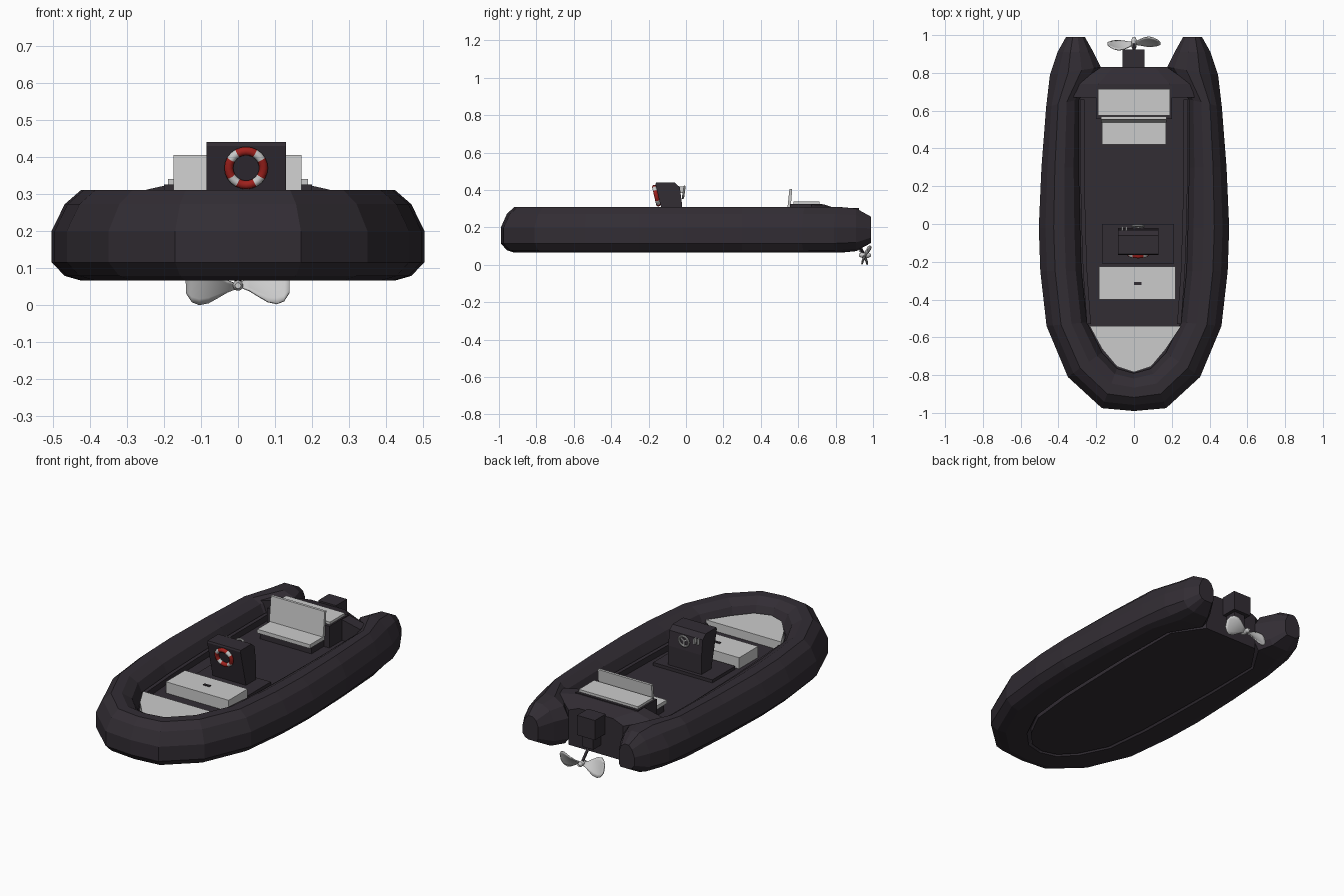
import bpy, bmesh, math
from mathutils import Vector, Matrix

if "Cube" in bpy.data.objects:
    bpy.data.objects.remove(bpy.data.objects["Cube"])


def material(name, rgb):
    m = bpy.data.materials.new(name)
    m.diffuse_color = (*rgb, 1)
    m.use_nodes = True
    m.node_tree.nodes["Principled BSDF"].inputs["Base Color"].default_value = m.diffuse_color
    return m


DARK = material("dark_rubber", (0.032, 0.026, 0.034))
LIGHT = material("light_grey", (0.62, 0.62, 0.62))
RED = material("red", (0.35, 0.015, 0.012))


def mesh(name, verts, faces, mat):
    me = bpy.data.meshes.new(name)
    me.from_pydata([tuple(v) for v in verts], [], faces)
    bm = bmesh.new()
    bm.from_mesh(me)
    bmesh.ops.recalc_face_normals(bm, faces=bm.faces)
    bm.to_mesh(me)
    bm.free()
    me.materials.append(mat)
    ob = bpy.data.objects.new(name, me)
    bpy.context.collection.objects.link(ob)
    return ob


def loft(name, rings, mat):
    """Skin closed rings of equal length and cap both ends."""
    n = len(rings[0])
    verts = [v for r in rings for v in r]
    faces = [(i * n + j, i * n + (j + 1) % n, (i + 1) * n + (j + 1) % n, (i + 1) * n + j)
             for i in range(len(rings) - 1) for j in range(n)]
    faces += [tuple(range(n)), tuple(range(len(verts) - n, len(verts)))]
    return mesh(name, verts, faces, mat)


def slab(name, xy, z0, z1, mat):
    return loft(name, [[(x, y, z) for x, y in xy] for z in (z0, z1)], mat)


def side_prism(name, yz, x0, x1, mat):
    return loft(name, [[(x, y, z) for y, z in yz] for x in (x0, x1)], mat)


def box(name, x0, x1, y0, y1, z0, z1, mat):
    return slab(name, [(x0, y0), (x1, y0), (x1, y1), (x0, y1)], z0, z1, mat)


def torus(name, center, major, minor, tilt, segs, sides, mat):
    rings = []
    m = Matrix.Translation(center) @ Matrix.Rotation(math.radians(90 + tilt), 4, 'X')
    for i in range(segs):
        a = math.tau * i / segs
        ring = []
        for j in range(sides):
            b = math.tau * j / sides
            r = major + minor * math.cos(b)
            ring.append(m @ Vector((r * math.cos(a), r * math.sin(a), minor * math.sin(b))))
        rings.append(ring)
    verts = [v for r in rings for v in r]
    faces = [(i * sides + j, i * sides + (j + 1) % sides,
              (i + 1) % segs * sides + (j + 1) % sides, (i + 1) % segs * sides + j)
             for i in range(segs) for j in range(sides)]
    return mesh(name, verts, faces, mat)


# Inflatable tube: outer x, y, inner x, y, height scale, stern to bow
half = [(.36, .99, .26, .99, .57), (.405, .91, .215, .91, .93), (.445, .79, .175, .83, 1),
        (.465, .62, .29, .66, 1), (.49, .3, .292, .3, 1), (.504, -.02, .285, -.02, 1),
        (.496, -.25, .278, -.25, 1), (.463, -.54, .25, -.52, 1),
        (.35, -.81, .17, -.68, 1), (.17, -.975, .09, -.765, 1)]
stations = half + [(0, -.99, 0, -.79, 1)] + [(-a, b, -c, d, s) for a, b, c, d, s in reversed(half)]
section = [(.37, .065), (.16, .078), (0, .115), (0, .2), (.16, .272), (.36, .31),
           (.62, .31), (.86, .28), (1, .22), (1, .1), (.9, .065)]
rings = []
for ox, oy, ix, iy, s in stations:
    rings.append([(ox + (ix - ox) * t, oy + (iy - oy) * t, .187 + (z - .187) * s)
                  for t, z in section])
loft("hull_tube", rings, DARK)

# Floor and flat bottom between the tubes
slab("floor", [(c, d) for a, b, c, d, s in stations if d < .85], .065, .2, DARK)

# Narrow ledges along the inside of the tubes
for sgn, side in ((1, "right"), (-1, "left")):
    line = [(.285, .66), (.285, .3), (.278, -.02), (.27, -.25), (.25, -.53)]
    xy = [(sgn * x, y) for x, y in line] + [(sgn * (x - .022), y) for x, y in reversed(line)]
    slab("inner_ledge_" + side, xy, .19, .235, DARK)

# Arched stern deck and transom
arch = [(-.32, .1), (-.32, .295), (-.2, .322), (.2, .322), (.32, .295), (.32, .1)]
rings = []
for y, k, w in ((.67, 0, 1), (.74, 0, .95), (.83, .028, .55)):
    rings.append([(x * w, y, z - (k if z > .2 else 0)) for x, z in arch])
loft("stern_deck", rings, DARK)

# Bow cushion and front bench
slab("bow_cushion", [(.25, -.54), (-.235, -.54), (-.17, -.66), (-.09, -.755), (0, -.785),
                     (.09, -.755), (.17, -.66)], .19, .25, LIGHT)
box("front_bench", -.185, .22, -.4, -.225, .19, .265, LIGHT)
box("bench_latch", 0, .04, -.322, -.308, .262, .27, DARK)

# Stern seat with backrest and rear cushion
box("seat_base", -.165, .165, .44, .58, .19, .242, DARK)
box("seat_cushion", -.17, .17, .42, .57, .24, .262, LIGHT)
box("rear_seat_base", -.2, .2, .555, .73, .19, .326, DARK)
box("rear_cushion", -.19, .19, .575, .715, .324, .34, LIGHT)
side_prism("backrest", [(.538, .262), (.556, .262), (.568, .405), (.553, .405)], -.175, .172, LIGHT)

# Steering console on its platform
box("console_platform", -.17, .212, -.21, 0, .19, .218, DARK)
side_prism("console", [(-.11, .21), (-.163, .43), (-.16, .44), (-.06, .44), (-.033, .415),
                       (-.022, .33), (-.022, .21)], -.085, .13, DARK)

# Lifebuoy with four white bands
buoy = torus("lifebuoy", (.022, -.159, .37), .047, .012, 13, 24, 10, RED)
buoy.data.materials.append(LIGHT)
for p in buoy.data.polygons:
    p.use_smooth = True
    if (p.index // 10) % 6 in (2, 3):
        p.material_index = 1

# Steering wheel, spokes and throttle levers
torus("steering_wheel", (.022, -.012, .388), .031, .006, -8, 20, 8, LIGHT)
for i in range(3):
    spoke = box("wheel_spoke_%d" % (i + 1), -.004, .004, -.003, .003, 0, .03, LIGHT)
    spoke.location = (.022, -.014, .388)
    spoke.rotation_euler = (0, math.radians(120 * i + 60), 0)
for i, x in enumerate((-.065, -.045)):
    box("throttle_lever_%d" % (i + 1), x, x + .007, -.035, -.012, .385, .418, LIGHT)

# Outboard motor
box("motor_cowl", -.06, .055, .825, .925, .19, .305, DARK)
box("motor_leg", -.035, .035, .835, .905, .12, .2, DARK)
loft("drive_shaft", [[(cx + .009 * math.cos(a), y, z + .009 * math.sin(a))
                      for a in [math.tau * k / 8 for k in range(8)]]
                     for cx, y, z in ((0, .87, .15), (0, .955, .06))], DARK)

# Propeller: hub and two twisted blades
loft("propeller_hub", [[(r * math.cos(math.tau * k / 12), y, .052 + r * math.sin(math.tau * k / 12))
                        for k in range(12)]
                       for y, r in ((.925, .008), (.94, .014), (.975, .014), (.99, .006))], LIGHT)
profile = [(.006, .012), (.03, .026), (.055, .044), (.08, .057), (.105, .058), (.125, .046), (.14, .02)]
for sgn, side in ((1, "right"), (-1, "left")):
    verts, n = [], 7
    for r, c in profile:
        pitch = math.radians(25 + 300 * r)
        for j in range(n):
            u = c * (j / (n - 1) * 2 - 1)
            y = u * math.cos(pitch) * .85 + .012 * math.sin(r * 22)
            verts.append((sgn * r, .958 + sgn * y * .8, .052 + max(-.052, u * math.sin(pitch) * 1.05)))
    faces = [(i * n + j, i * n + j + 1, (i + 1) * n + j + 1, (i + 1) * n + j)
             for i in range(len(profile) - 1) for j in range(n - 1)]
    blade = mesh("propeller_blade_" + side, verts, faces, LIGHT)
    blade.modifiers.new("thickness", 'SOLIDIFY').thickness = .006
    for p in blade.data.polygons:
        p.use_smooth = True
